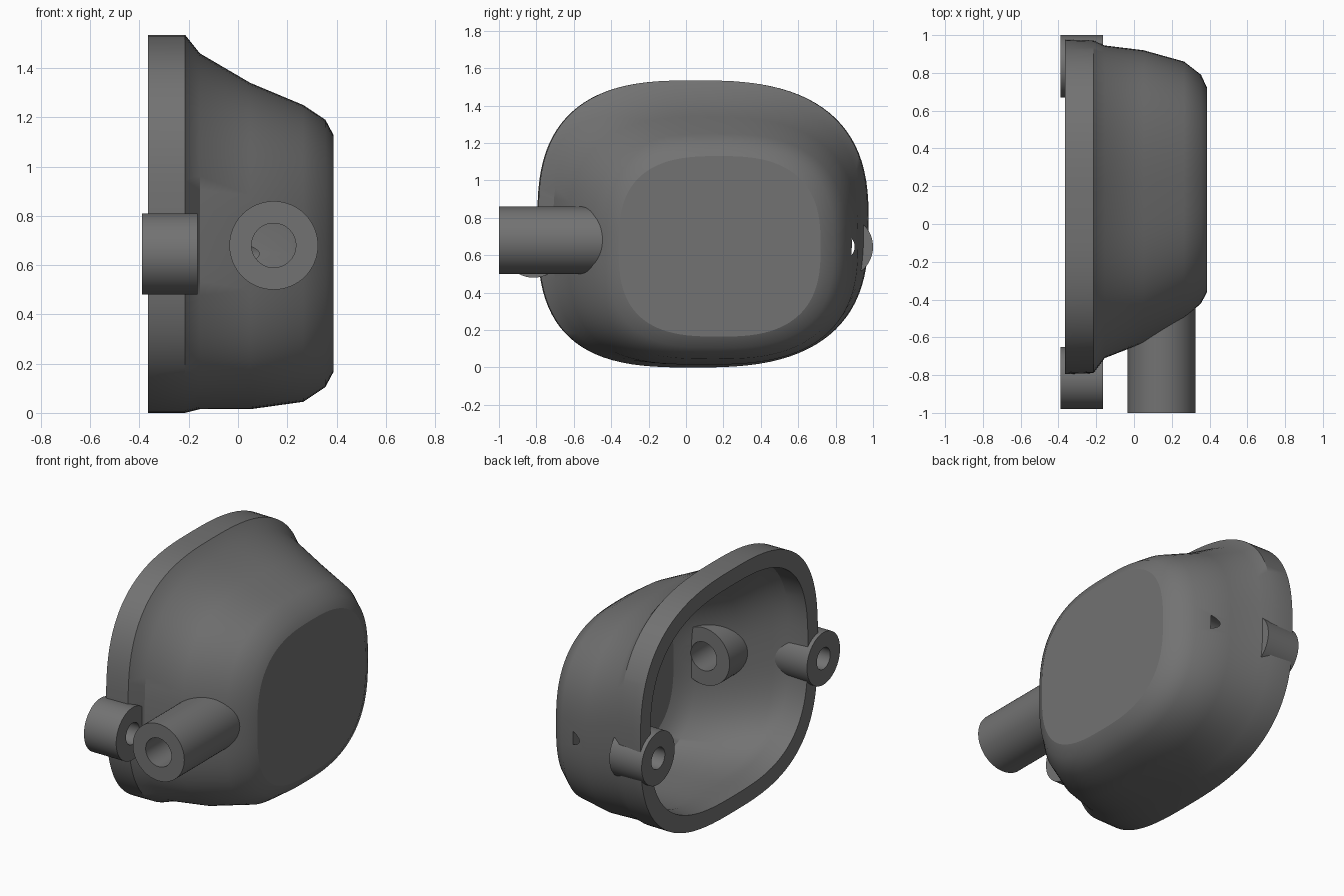
import bpy, bmesh, math
from mathutils import Matrix

if "Cube" in bpy.data.objects:
    bpy.data.objects.remove(bpy.data.objects["Cube"])

grey = bpy.data.materials.new("dark grey")
grey.diffuse_color = (0.17, 0.17, 0.17, 1)
grey.use_nodes = True
grey.node_tree.nodes["Principled BSDF"].inputs["Base Color"].default_value = grey.diffuse_color
SEG = 96


def finish(bm, name):
    bmesh.ops.recalc_face_normals(bm, faces=bm.faces)
    me = bpy.data.meshes.new(name)
    bm.to_mesh(me)
    bm.free()
    me.materials.append(grey)
    ob = bpy.data.objects.new(name, me)
    bpy.context.collection.objects.link(ob)
    return ob


def activate(ob):
    bpy.ops.object.select_all(action='DESELECT')
    ob.select_set(True)
    bpy.context.view_layer.objects.active = ob


def ring(bm, x, y0, y1, z0, z1, yc, n_low):
    """Rounded-square loop in the yz plane, crown at y = yc, fuller at the lower front corner."""
    verts = []
    for i in range(SEG):
        a = 2 * math.pi * i / SEG
        c, s = math.cos(a), math.sin(a)
        n = 2.7 if c > 0 else (n_low if s < 0 else 2.8)
        u = abs(c) ** (2 / n)
        v = math.copysign(abs(s) ** (2 / n), s)
        y = yc + u * (y1 - yc) if c > 0 else yc - u * (yc - y0)
        verts.append(bm.verts.new((x, y, (z0 + z1) / 2 + v * (z1 - z0) / 2)))
    return verts


def cylinder(name, axis, centre, radius, start, end):
    """Solid cylinder along x or y; centre holds the other two coordinates."""
    bm = bmesh.new()
    mid = (start + end) / 2
    if axis == 'x':
        m = Matrix.Translation((mid, *centre)) @ Matrix.Rotation(math.pi / 2, 4, 'Y')
    else:
        m = Matrix.Translation((centre[0], mid, centre[1])) @ Matrix.Rotation(math.pi / 2, 4, 'X')
    bmesh.ops.create_cone(bm, cap_ends=True, segments=64, radius1=radius,
                          radius2=radius, depth=end - start, matrix=m)
    return finish(bm, name)


def cut(ob, cutters):
    activate(ob)
    for c in cutters:
        mod = ob.modifiers.new("bore", 'BOOLEAN')
        mod.operation, mod.solver, mod.object = 'DIFFERENCE', 'EXACT', c
        bpy.ops.object.modifier_apply(modifier=mod.name)


def smooth(ob):
    activate(ob)
    bpy.ops.object.shade_smooth_by_angle(angle=math.radians(31))
    # keep the end plates flat
    for p in ob.data.polygons:
        if abs(p.normal.x) > 0.999 or abs(p.normal.y) > 0.9999 and len(p.vertices) > 4:
            p.use_smooth = False


# Housing: outer loops from the rim forward, each with its matching inner loop
# x, y min, y max, z min, z max, crown y, low exponent, inner x shift, inset, extra y insets
stations = [
    (-0.365, -0.795, 0.977, 0.0, 1.535, 0.05, 3.0, 0.00, 0.10, 0.0, 0.0),
    (-0.215, -0.79, 0.972, 0.0, 1.535, 0.05, 3.0, 0.02, 0.10, 0.0, 0.0),
    (-0.155, -0.71, 0.945, 0.015, 1.46, 0.07, 3.2, 0.00, 0.065, 0.0, 0.045),
    (0.05, -0.63, 0.92, 0.015, 1.34, 0.11, 3.1, 0.04, 0.085, 0.01, 0.05),
    (0.265, -0.50, 0.86, 0.045, 1.25, 0.15, 3.0, 0.05, 0.075, 0.02, 0.045),
    (0.355, -0.42, 0.79, 0.105, 1.19, 0.17, 2.9, 0.08, 0.07, 0.015, 0.03),
    (0.387, -0.36, 0.72, 0.165, 1.13, 0.18, 2.85, 0.09, 0.05, 0.01, 0.02),
]
bm = bmesh.new()
outer = [ring(bm, *s[:7]) for s in stations]
inner = [ring(bm, x - dx, y0 + t + e0, y1 - t - e1, z0 + t, z1 - t, yc, n)
         for x, y0, y1, z0, z1, yc, n, dx, t, e0, e1 in stations]
loops = outer[::-1] + inner
for a, b in zip(loops, loops[1:]):
    for i in range(SEG):
        j = (i + 1) % SEG
        bm.faces.new((a[i], a[j], b[j], b[i]))
bm.faces.new(loops[0])
bm.faces.new(loops[-1])
housing = finish(bm, "housing")

# Outlet pipe and the two mounting bosses
pipe = cylinder("outlet_pipe", 'y', (0.145, 0.68), 0.18, -1.0, -0.385)
boss_front = cylinder("mounting_boss_front", 'x', (-0.815, 0.645), 0.165, -0.39, -0.165)
boss_back = cylinder("mounting_boss_back", 'x', (0.835, 0.645), 0.165, -0.39, -0.165)

# Bores
pipe_bore = cylinder("pipe_bore", 'y', (0.145, 0.68), 0.09, -1.1, -0.33)
front_bore = cylinder("front_bore", 'x', (-0.815, 0.645), 0.067, -0.5, -0.1)
back_bore = cylinder("back_bore", 'x', (0.835, 0.645), 0.067, -0.5, 0.17)

cut(housing, [pipe_bore, front_bore, back_bore])
cut(pipe, [pipe_bore])
cut(boss_front, [front_bore])
cut(boss_back, [back_bore])

for ob in (housing, pipe, boss_front, boss_back):
    smooth(ob)
for c in (pipe_bore, front_bore, back_bore):
    bpy.data.objects.remove(c)
